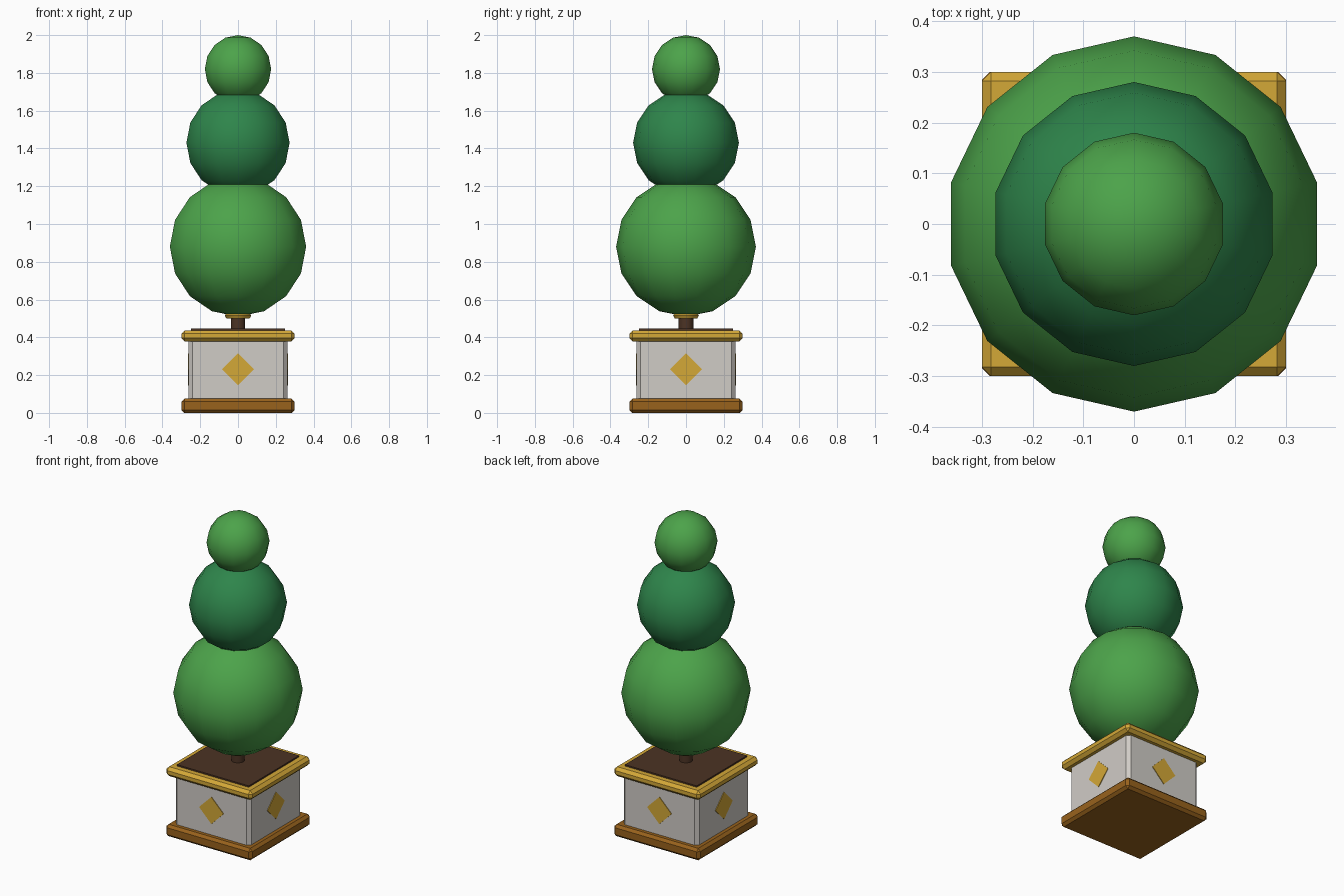
import bpy, bmesh, math
from mathutils import Matrix

if "Cube" in bpy.data.objects:
    bpy.data.objects.remove(bpy.data.objects["Cube"])


def material(name, rgb):
    # sRGB 0-255 to linear
    lin = [((c / 255 + 0.055) / 1.055) ** 2.4 for c in rgb]
    m = bpy.data.materials.new(name)
    m.diffuse_color = (*lin, 1)
    m.use_nodes = True
    m.node_tree.nodes["Principled BSDF"].inputs["Base Color"].default_value = m.diffuse_color
    return m


LIGHT_GREEN = material("light leaf green", (76, 163, 74))
DARK_GREEN = material("dark leaf green", (46, 133, 75))
STONE = material("pale stone", (208, 204, 198))
GOLD = material("gold", (212, 168, 55))
BRONZE = material("bronze", (152, 98, 28))
SOIL = material("dark brown", (76, 51, 36))


def add(name, bm, mat, smooth=False):
    bmesh.ops.recalc_face_normals(bm, faces=bm.faces)
    for f in bm.faces:
        f.smooth = smooth
    me = bpy.data.meshes.new(name)
    bm.to_mesh(me)
    bm.free()
    me.materials.append(mat)
    ob = bpy.data.objects.new(name, me)
    bpy.context.collection.objects.link(ob)
    return ob


def box(name, half, z0, z1, mat, bevel=0.0):
    bm = bmesh.new()
    mtx = Matrix.Translation((0, 0, (z0 + z1) / 2)) @ Matrix.Diagonal((2 * half, 2 * half, z1 - z0, 1))
    bmesh.ops.create_cube(bm, size=1, matrix=mtx)
    if bevel:
        bmesh.ops.bevel(bm, geom=bm.edges[:], offset=bevel, segments=1, affect='EDGES', profile=0.5)
    return add(name, bm, mat)


# Square planter
box("planter_base", 0.30, 0.0, 0.075, BRONZE, 0.016)
box("planter_body", 0.262, 0.04, 0.41, STONE, 0.02)
box("planter_rim", 0.30, 0.378, 0.437, GOLD, 0.018)
box("soil", 0.25, 0.40, 0.446, SOIL)

# Diamond plate on each side of the planter
for i, side in enumerate(("front", "right", "back", "left")):
    bm = bmesh.new()
    mtx = (Matrix.Rotation(i * math.pi / 2, 4, 'Z') @ Matrix.Translation((0, -0.262, 0.23))
           @ Matrix.Rotation(math.pi / 4, 4, 'Y') @ Matrix.Diagonal((0.12, 0.008, 0.12, 1)))
    bmesh.ops.create_cube(bm, size=1, matrix=mtx)
    add(side + "_diamond", bm, GOLD)

# Trunk
bm = bmesh.new()
bmesh.ops.create_cone(bm, cap_ends=True, segments=10, radius1=0.04, radius2=0.04, depth=0.20,
                      matrix=Matrix.Translation((0, 0, 0.52)))
trunk = add("trunk", bm, SOIL, True)

# Gold collar under the foliage
bpy.ops.mesh.primitive_torus_add(location=(0, 0, 0.515), major_radius=0.052, minor_radius=0.018,
                                 major_segments=14, minor_segments=6)
collar = bpy.context.object
collar.name = "trunk_collar"
collar.data.materials.append(GOLD)

# Three clipped foliage balls
for name, r, z, mat in (("lower_ball", 0.37, 0.88, LIGHT_GREEN),
                        ("middle_ball", 0.28, 1.43, DARK_GREEN),
                        ("top_ball", 0.18, 1.82, LIGHT_GREEN)):
    bm = bmesh.new()
    bmesh.ops.create_uvsphere(bm, u_segments=14, v_segments=8, radius=r,
                              matrix=Matrix.Translation((0, 0, z)))
    add(name, bm, mat, True)

# Sharp cap edges on the round trunk
bpy.ops.object.select_all(action='DESELECT')
for ob in (trunk, collar):
    ob.select_set(True)
bpy.context.view_layer.objects.active = trunk
bpy.ops.object.shade_smooth_by_angle(angle=math.radians(50))
